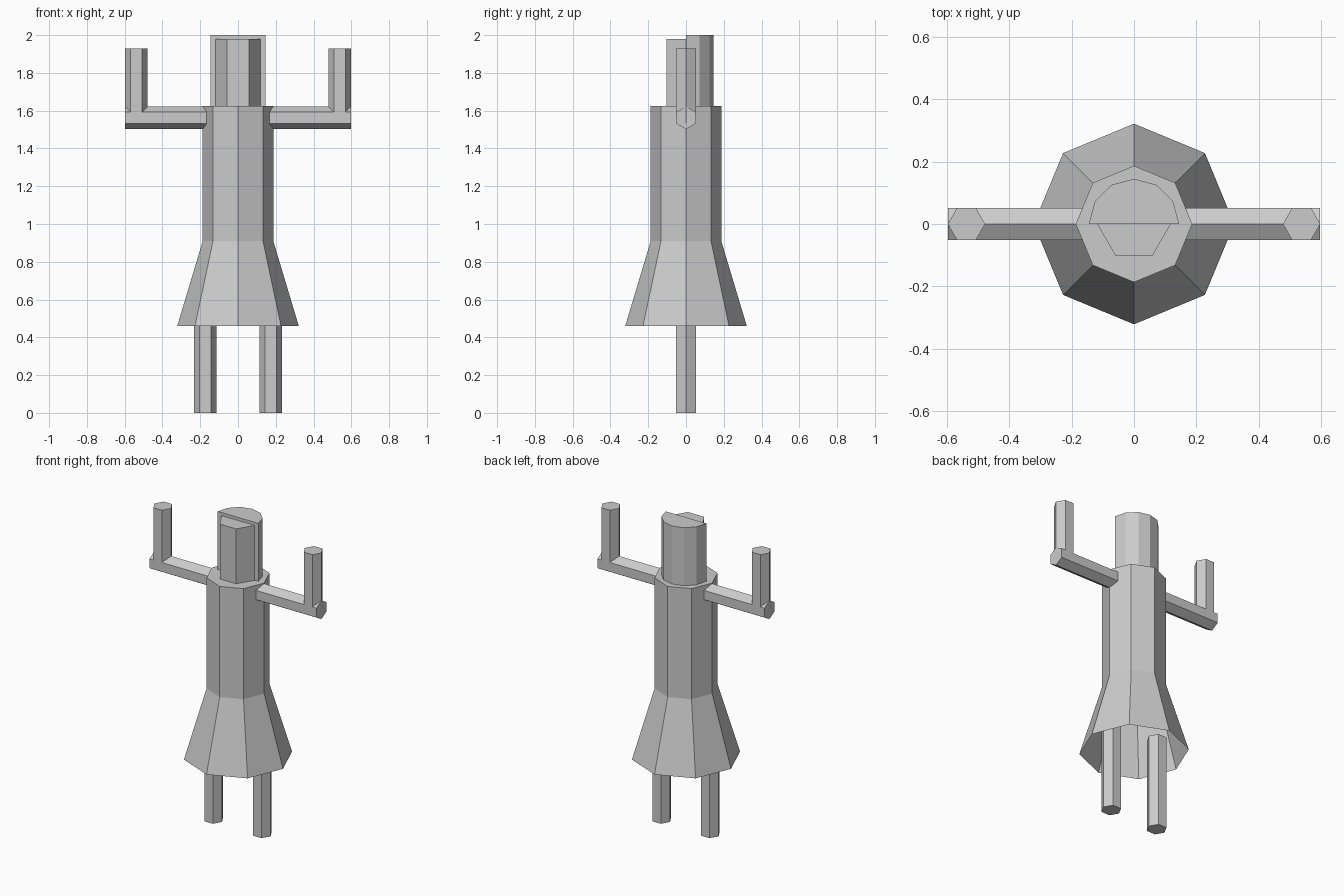
import bpy
import bmesh
from math import cos, sin, pi, radians
from mathutils import Matrix

cube = bpy.data.objects.get("Cube")
if cube:
    bpy.data.objects.remove(cube, do_unlink=True)

grey = bpy.data.materials.new("plain_grey")
grey.use_nodes = True
GREY = (0.6, 0.6, 0.6, 1)
grey.diffuse_color = GREY
grey.node_tree.nodes["Principled BSDF"].inputs["Base Color"].default_value = GREY


def arc(radius, sides, start=0.0, steps=None):
    """Points on a regular polygon, or on part of one when steps is given."""
    count = sides if steps is None else steps + 1
    return [(radius * cos(start + 2 * pi * i / sides),
             radius * sin(start + 2 * pi * i / sides)) for i in range(count)]


def loft(name, sections, matrix=None, open_bottom=False):
    """Join stacked outlines, given as (height, points), into one solid."""
    bm = bmesh.new()
    rings = [[bm.verts.new((x, y, z)) for x, y in pts] for z, pts in sections]
    for low, high in zip(rings, rings[1:]):
        n = len(low)
        for i in range(n):
            j = (i + 1) % n
            bm.faces.new((low[i], low[j], high[j], high[i]))
    bm.faces.new(rings[-1])
    if not open_bottom:
        bm.faces.new(rings[0][::-1])
    if matrix:
        bm.transform(matrix)
    mesh = bpy.data.meshes.new(name)
    bm.to_mesh(mesh)
    bm.free()
    mesh.materials.append(grey)
    obj = bpy.data.objects.new(name, mesh)
    bpy.context.collection.objects.link(obj)
    return obj


# Body: octagonal torso flaring into a skirt that is open underneath
loft("torso_and_skirt",
     [(0.46, arc(0.322, 8)), (0.91, arc(0.187, 8)), (1.625, arc(0.187, 8))],
     open_bottom=True)

# Head: wide rounded hair behind, narrower faceted face in front
hair = arc(0.145, 12, 0, 6)
face = arc(0.118, 6, pi, 3)
loft("back_of_head", [(1.62, hair), (2.0, hair)])
loft("face", [(1.62, face), (1.98, face)])

# Limbs: six-sided bars on both sides
bar = arc(0.06, 6)
for side, sign in (("left", 1), ("right", -1)):
    loft(side + "_leg", [(0, bar), (0.61, bar)],
         Matrix.Translation((sign * 0.174, 0, 0)))
    loft(side + "_upper_arm", [(0.08, bar), (0.597, bar)],
         Matrix.Translation((0, 0, 1.562))
         @ Matrix.Rotation(sign * radians(90), 4, "Y"))
    loft(side + "_forearm", [(1.535, bar), (1.93, bar)],
         Matrix.Translation((sign * 0.538, 0, 0)))
